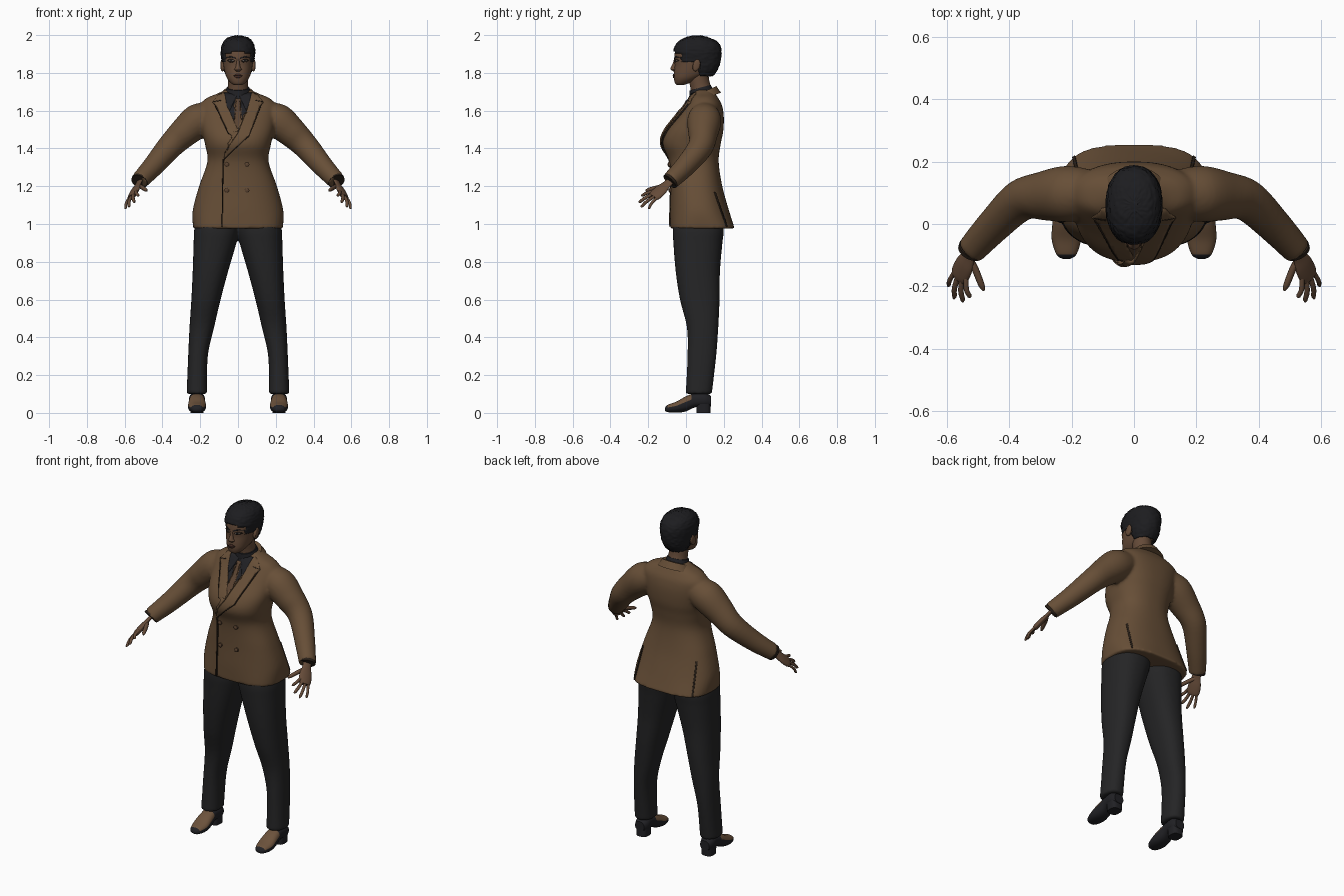
import bpy, bmesh, math, random
from mathutils import Vector
from mathutils.bvhtree import BVHTree

random.seed(4)
old = bpy.data.objects.get("Cube")
if old:
    bpy.data.objects.remove(old)


def material(name, *rgb):
    m = bpy.data.materials.new(name)
    m.use_nodes = True
    m.diffuse_color = (*rgb, 1)
    b = m.node_tree.nodes["Principled BSDF"]
    b.inputs["Base Color"].default_value = (*rgb, 1)
    b.inputs["Roughness"].default_value = 0.8
    return m


BROWN = material("brown cloth", .135, .077, .038)
SKIN = material("skin", .13, .07, .04)
CHARCOAL = material("charcoal cloth", .018, .018, .019)
HAIR = material("black hair", .012, .012, .014)
SHIRT = material("black shirt", .015, .015, .018)
TIE = material("tie brown", .1, .055, .03)
SEAM = material("dark seam", .022, .014, .009)
LIPS = material("lips", .075, .03, .022)
EYE = material("eye white", .3, .26, .22)
LEATHER = material("brown leather", .15, .085, .045)


def finish(name, bm, *mats, angle=50):
    me = bpy.data.meshes.new(name)
    bm.to_mesh(me)
    bm.free()
    for m in mats:
        me.materials.append(m)
    me.shade_smooth()
    me.set_sharp_from_angle(angle=math.radians(angle))
    ob = bpy.data.objects.new(name, me)
    bpy.context.scene.collection.objects.link(ob)
    return ob


def spline(rows, steps):
    """Smooth interpolation through rows of equal length."""
    out = []
    for i in range(len(rows) - 1):
        a, b, c, d = rows[max(i - 1, 0)], rows[i], rows[i + 1], rows[min(i + 2, len(rows) - 1)]
        for s in range(steps):
            t = s / steps
            out.append([q + .5 * t * (r - p + t * (2*p - 5*q + 4*r - w + t * (3*(q - r) + w - p)))
                        for p, q, r, w in zip(a, b, c, d)])
    return out + [rows[-1]]


def tube(name, rings, *mats, n=32, steps=5):
    """Loft of superellipse rings (centre, u, v, power), capped at both ends."""
    bm, loops = bmesh.new(), []
    for r in spline([(*c, *u, *v, p) for c, u, v, p in rings], steps):
        c, u, v = Vector(r[:3]), Vector(r[3:6]), Vector(r[6:9])
        loop = []
        for k in range(n):
            co, si = math.cos(math.tau * k / n), math.sin(math.tau * k / n)
            e = 2 / r[9]
            loop.append(bm.verts.new(c + u * math.copysign(abs(co) ** e, co) + v * math.copysign(abs(si) ** e, si)))
        loops.append(loop)
    for a, b in zip(loops, loops[1:]):
        for k in range(n):
            bm.faces.new((a[k], a[k - 1], b[k - 1], b[k]))
    bm.faces.new(loops[0])
    bm.faces.new(loops[-1])
    bmesh.ops.recalc_face_normals(bm, faces=bm.faces)
    return finish(name, bm, *mats)


def upright(keys, p=2.3):
    """Rings from (height, inner x, outer x, front y, back y)."""
    return [((.5 * (a + b), .5 * (f + k), z), (.5 * (b - a), 0, 0), (0, .5 * (k - f), 0), p)
            for z, a, b, f, k in keys]


def limb(path, flat=1, side=(0, 0, 1)):
    """Rings along a path of (point, radius)."""
    pts, rings = [Vector(q) for q, _ in path], []
    for i, (_, r) in enumerate(path):
        t = (pts[min(i + 1, len(pts) - 1)] - pts[max(i - 1, 0)]).normalized()
        v = t.cross(Vector(side)).normalized()
        rings.append((pts[i], v.cross(t) * r, v * r * flat, 2))
    return rings


def mirror_x(q, s):
    return (q[0] * s, q[1], q[2])


def fuse(name, parts, mat, voxel):
    """Join overlapping parts into one continuous skin."""
    bm = bmesh.new()
    for o in parts:
        bm.from_mesh(o.data)
        bpy.data.objects.remove(o)
    ob = finish(name, bm, mat)
    m = ob.modifiers.new("skin", "REMESH")
    m.mode, m.voxel_size, m.use_smooth_shade = "VOXEL", voxel, True
    m = ob.modifiers.new("soften", "SMOOTH")
    m.iterations = 4
    me = bpy.data.meshes.new_from_object(ob.evaluated_get(bpy.context.evaluated_depsgraph_get()))
    ob.modifiers.clear()
    ob.data = me
    me.shade_smooth()
    return ob


def surface(ob):
    return BVHTree.FromPolygons([v.co for v in ob.data.vertices], [p.vertices for p in ob.data.polygons])


def hit(tree, x, z, side):
    p = tree.ray_cast(Vector((x, side * 2, z)), Vector((0, -side, 0)))[0]
    return p or tree.find_nearest(Vector((x, side * .2, z)))[0]


def plate(name, tree, outline, lift, mat, side=-1, grid=.015):
    """Thin panel with an (x, z) outline, draped on a surface."""
    bm = bmesh.new()
    bm.faces.new([bm.verts.new((x, 0, z)) for x, z in outline])
    bmesh.ops.triangulate(bm, faces=bm.faces)
    for axis in (0, 2):
        vals = [v.co[axis] for v in bm.verts]
        for k in range(math.ceil(min(vals) / grid), math.ceil(max(vals) / grid)):
            o = Vector((0, 0, 0))
            o[axis] = k * grid
            bmesh.ops.bisect_plane(bm, geom=bm.verts[:] + bm.edges[:] + bm.faces[:], plane_co=o,
                                   plane_no=(axis == 0, 0, axis == 2))
    for v in bm.verts:
        v.co = hit(tree, v.co.x, v.co.z, side) + Vector((0, side * lift, 0))
    bm.normal_update()
    if sum(f.normal.y for f in bm.faces) * side < 0:
        bmesh.ops.reverse_faces(bm, faces=bm.faces)
    ob = finish(name, bm, mat)
    ob.modifiers.new("thickness", "SOLIDIFY").thickness = lift * .9
    return ob


def strip(name, tree, a, b, width, lift, mat, side=-1):
    d = (Vector(b) - Vector(a)).normalized() * width / 2
    n = Vector((-d.y, d.x))
    plate(name, tree, [Vector(a) + n, Vector(b) + n, Vector(b) - n, Vector(a) - n], lift, mat, side)


# Jacket: body and sleeves fused
body = upright([(z, -w, w, f, b) for z, w, f, b in (
    (.975, .237, -.082, .258), (1.07, .24, -.084, .228), (1.2, .206, -.082, .192), (1.33, .162, -.09, .173),
    (1.42, .174, -.122, .183), (1.49, .19, -.105, .197), (1.57, .2, -.045, .2), (1.63, .2, 0, .19),
    (1.667, .165, .02, .17), (1.69, .11, .035, .155), (1.71, .07, .045, .14))], 2.4)
body[0] = (*body[0][:3], 3)
parts = [tube("body", body, BROWN, n=64)]
ARM = (((.12, .1, 1.585), .07), ((.21, .097, 1.548), .09), ((.29, .09, 1.48), .079),
       ((.365, .075, 1.405), .067), ((.45, -.005, 1.305), .056), ((.522, -.083, 1.228), .047))
for s in (1, -1):
    parts.append(tube("sleeve", limb([(mirror_x(q, s), r) for q, r in ARM]), BROWN))
jacket = fuse("jacket", parts, BROWN, .009)
coat = surface(jacket)

# Shirt front, tie, lapels and seams
plate("shirt_front", coat, [(-.075, 1.695), (.075, 1.695), (.05, 1.6), (0, 1.49), (-.05, 1.6)], .004, SHIRT)
plate("tie", coat, [(-.014, 1.665), (.014, 1.665), (.01, 1.635), (.022, 1.54), (0, 1.495), (-.022, 1.54),
                    (-.01, 1.635)], .007, TIE)
for s in (1, -1):
    plate("shirt_collar_point", coat, [(s * .004, 1.685), (s * .07, 1.695), (s * .06, 1.625), (s * .045, 1.6)],
          .009, SHIRT)
plate("right_lapel", coat, [(-.075, 1.7), (-.105, 1.685), (-.135, 1.645), (-.115, 1.625), (-.05, 1.48),
                            (-.01, 1.46), (.004, 1.49), (-.05, 1.61)], .008, BROWN)
plate("left_lapel", coat, [(.075, 1.7), (.105, 1.685), (.135, 1.645), (.115, 1.622), (.06, 1.47), (-.075, 1.34),
                           (-.07, 1.38), (0, 1.48), (.05, 1.61)], .0095, BROWN)
for a, b in (((.125, 1.635), (.06, 1.47)), ((.06, 1.47), (-.078, 1.338)), ((-.125, 1.635), (-.05, 1.48)),
             ((.13, 1.648), (.09, 1.655)), ((-.13, 1.648), (-.09, 1.655)), ((-.08, 1.34), (-.085, .985))):
    strip("front_seam", coat, a, b, .004, .0098, SEAM)
for s in (1, -1):
    strip("back_vent", coat, (s * .18, 1.17), (s * .195, .985), .008, .006, SEAM, side=1)
for x in (-.06, .048):
    for z in (1.315, 1.178):
        p = hit(coat, x, z, -1)
        tube("button", [(p + Vector((0, dy, 0)), (r, 0, 0), (0, 0, r), 2)
                        for dy, r in ((.005, .012), (-.008, .012), (-.012, .006))], TIE, n=16, steps=1)

# Collars round the neck
tube("shirt_collar", [((0, .085, 1.675), (.074, 0, 0), (0, .068, .015), 2),
                      ((0, .075, 1.722), (.06, 0, 0), (0, .056, .015), 2)], SHIRT)
tube("jacket_collar", [((0, .1, 1.665), (.105, 0, 0), (0, .085, .03), 2),
                       ((0, .093, 1.7), (.08, 0, 0), (0, .068, .03), 2)], BROWN)

# Trousers: two legs fused at the crotch
LEG = ((.1, .163, .272, -.002, .137), (.3, .16, .264, .008, .16), (.45, .127, .257, .005, .171),
       (.6, .092, .247, -.032, .178), (.75, .052, .24, -.055, .18), (.9, .008, .235, -.067, .193),
       (.97, -.008, .232, -.07, .2), (1.04, -.008, .215, -.06, .185))
fuse("trousers", [tube("leg", upright([(z, *sorted((s * a, s * b)), f, k) for z, a, b, f, k in LEG]), CHARCOAL)
                  for s in (1, -1)], CHARCOAL, .009)

# Shoes with dark sole, heel and counter, brown vamp
SHOE = ((-.112, .012, .012, .026), (-.098, .032, .004, .042), (-.05, .047, .001, .06), (0, .045, .008, .088),
        (.05, .04, .03, .105), (.1, .042, .03, .108), (.132, .03, .035, .09))
for s, tag in ((1, "left"), (-1, "right")):
    shoe = tube(tag + "_shoe", [((s * .217, y, (a + b) / 2), (w, 0, 0), (0, 0, (b - a) / 2), 2.4)
                                for y, w, a, b in SHOE], SHIRT, LEATHER)
    for f in shoe.data.polygons:
        f.material_index = int(f.normal.z > .25 and -.1 < f.center.y < .03)
    tube(tag + "_heel", upright([(z, s * .217 - w, s * .217 + w, .055, .13) for z, w in ((0, .034), (.05, .037))], 3),
         SHIRT, steps=1)

# Cuffs and hands
TIPS = (((.527, -.237, 1.15), .0085), ((.55, -.25, 1.115), .009), ((.578, -.24, 1.09), .0085), ((.597, -.2, 1.08), .0075))
for s, tag in ((1, "left"), (-1, "right")):
    across = Vector((s * .6, .35, -.55))

    def finger(name, pts, r):
        tube(name, limb([(mirror_x(q, s), r * k) for q, k in zip(pts, (1, 1, .9, .4))], 1, across),
             SKIN, n=10, steps=3)

    wrist, knuckle = Vector((.52, -.082, 1.228)), Vector((.56, -.165, 1.15))
    tube(tag + "_cuff_edge", limb([(mirror_x(wrist.lerp(knuckle, t), s), r) for t, r in ((-.06, .046), (.05, .045))]),
         SEAM, steps=1)
    tube(tag + "_hand", limb([(mirror_x(wrist.lerp(knuckle, t), s), r)
                              for t, r in ((-.1, .024), (.25, .026), (.6, .036), (.95, .037), (1.1, .03))], .42, across), SKIN)
    for i, (tip, r) in enumerate(TIPS):
        base = knuckle + Vector((.6, .35, -.55)) * (i - 1.5) * .02
        tip = Vector(tip)
        mid = base.lerp(tip, .5) + Vector((.004, -.003, .005))
        finger(tag + "_finger", (base.lerp(wrist, .15), mid, base.lerp(tip, .88), tip), r)
    finger(tag + "_thumb", ((.53, -.11, 1.205), (.51, -.145, 1.195), (.49, -.195, 1.182), (.482, -.213, 1.176)), .0115)

# Neck and head
tube("neck", limb([((0, .095, 1.66), .066), ((0, .078, 1.72), .054), ((0, .068, 1.77), .053), ((0, .06, 1.83), .055)],
                  1, (1, 0, 0)), SKIN)
head = tube("head", upright([(z, -w, w, f, b) for z, w, f, b in (
    (1.735, .018, -.048, -.015), (1.745, .036, -.058, .015), (1.77, .057, -.064, .07), (1.8, .069, -.064, .115),
    (1.84, .077, -.06, .14), (1.88, .081, -.062, .16), (1.93, .079, -.052, .165), (1.97, .058, -.01, .13),
    (1.985, .02, .03, .08))], 2.2), SKIN, n=48)
face = surface(head)
tube("nose", upright([(1.808, -.01, .01, -.068, -.05), (1.818, -.02, .02, -.08, -.045), (1.828, -.014, .014, -.081, -.045),
                      (1.85, -.009, .009, -.07, -.045), (1.88, -.007, .007, -.062, -.045)], 2), SKIN, n=16)
for s in (1, -1):
    tube("ear", [((s * x, .045 + .01 * k, 1.84), (0, .02 * k, 0), (0, .006, .032 * k), 2)
                 for x, k in ((.07, .8), (.083, 1), (.09, .8), (.092, .4))], SKIN, n=20)
    plate("eye_lashes", face, [(s * .014, 1.862), (s * .03, 1.874), (s * .046, 1.873), (s * .058, 1.866),
                               (s * .045, 1.857), (s * .028, 1.856)], .002, SEAM)
    plate("eye_white", face, [(s * .019, 1.863), (s * .034, 1.87), (s * .051, 1.866), (s * .034, 1.86)], .003, EYE)
    plate("iris", face, [(s * (.034 + .006 * math.cos(a)), 1.865 + .006 * math.sin(a)) for a in range(6)], .004, HAIR)
    plate("eyebrow", face, [(s * .012, 1.88), (s * .04, 1.89), (s * .064, 1.882), (s * .04, 1.883), (s * .013, 1.874)],
          .003, HAIR)
plate("lips", face, [(-.026, 1.786), (-.007, 1.794), (.007, 1.794), (.026, 1.786), (.01, 1.774), (-.01, 1.774)],
      .005, LIPS)
strip("mouth_line", face, (-.025, 1.786), (.025, 1.786), .0025, .006, SEAM)

# Short textured hair, trimmed along the hairline
hair = tube("hair", upright([(z, -w, w, f, b) for z, w, f, b in (
    (1.775, .055, .02, .135), (1.82, .077, -.04, .168), (1.87, .086, -.06, .183), (1.92, .09, -.065, .186),
    (1.96, .079, -.045, .17), (1.985, .054, -.005, .125), (1.997, .012, .04, .075))], 2.2), HAIR, n=64, steps=8)
bm = bmesh.new()
bm.from_mesh(hair.data)


def below_hairline(c):
    line = 1.905 if c.y < -.025 else 1.86 if c.y < .07 else 1.785
    return c.z < line + (.012 if abs(c.x) < .04 and c.y < 0 else 0)


bmesh.ops.delete(bm, geom=[f for f in bm.faces if below_hairline(f.calc_center_median())], context="FACES")
for v in bm.verts:
    v.co += v.normal * random.uniform(-.002, .003)
bm.to_mesh(hair.data)
bm.free()
hair.modifiers.new("thickness", "SOLIDIFY").thickness = .012
